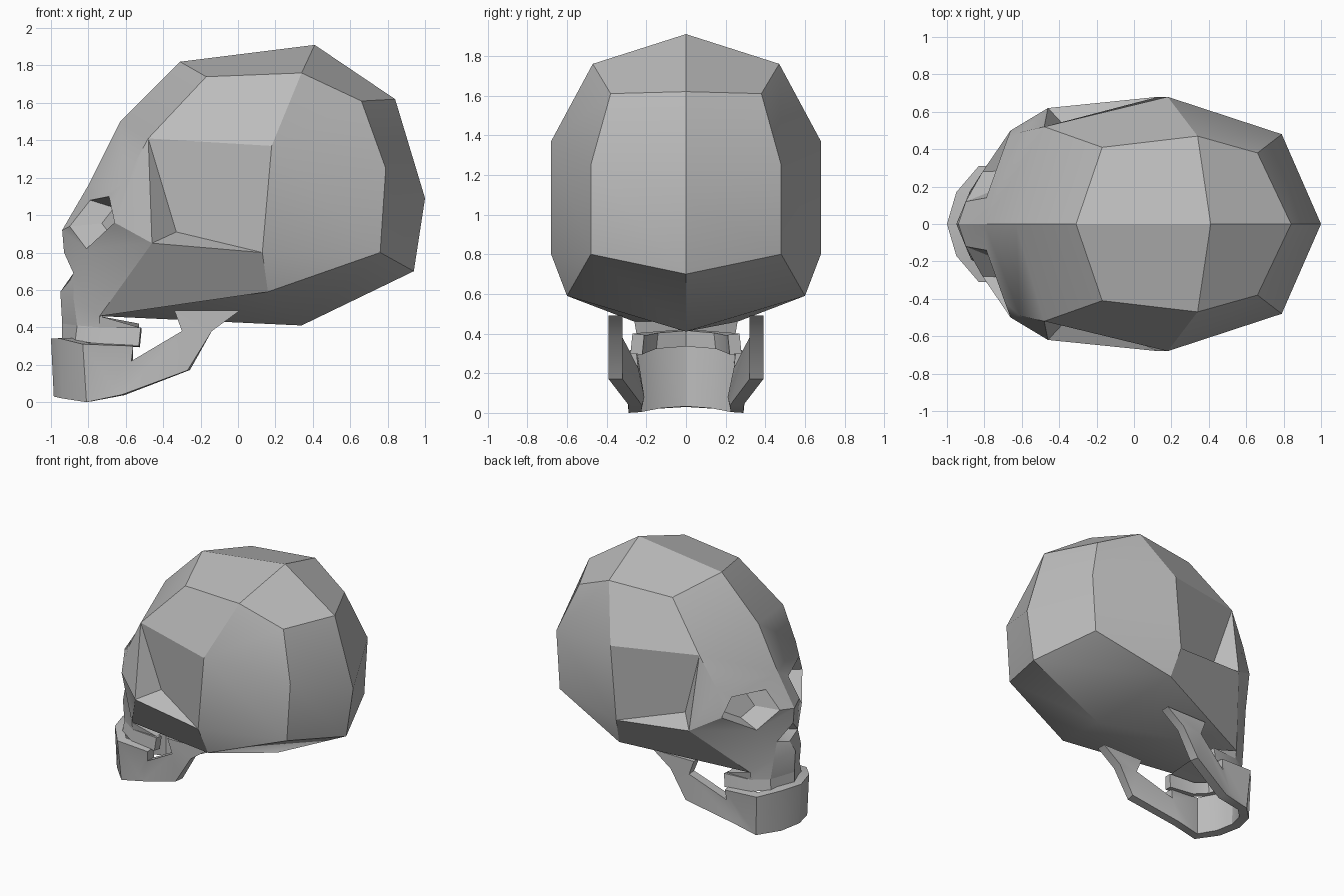
import bpy
import bmesh
from math import radians
from mathutils import Vector

old = bpy.data.objects.get("Cube")
if old:
    bpy.data.objects.remove(old, do_unlink=True)

bone = bpy.data.materials.new("bone grey")
bone.use_nodes = True
bone.diffuse_color = (0.5, 0.5, 0.5, 1)
bone.node_tree.nodes["Principled BSDF"].inputs["Base Color"].default_value = (0.5, 0.5, 0.5, 1)


def strip(row_a, row_b):
    """Quads joining two matching rows of points."""
    return [[row_a[i], row_a[i + 1], row_b[i + 1], row_b[i]] for i in range(len(row_a) - 1)]


def build(name, faces, thickness=0):
    """Make a symmetric object from the faces of its +y half."""
    bm = bmesh.new()
    verts = {}

    def vert(point, side):
        key = (round(point[0], 4), round(point[1] * side, 4) + 0.0, round(point[2], 4))
        if key not in verts:
            verts[key] = bm.verts.new(key)
        return verts[key]

    for side in (1, -1):
        for face in faces:
            bm.faces.new([vert(p, side) for p in face][::side])
    bmesh.ops.recalc_face_normals(bm, faces=bm.faces[:])
    foremost = min(bm.faces, key=lambda f: f.calc_center_median().x)
    if foremost.normal.x > 0:
        bmesh.ops.reverse_faces(bm, faces=bm.faces[:])
    mesh = bpy.data.meshes.new(name)
    bm.to_mesh(mesh)
    bm.free()
    mesh.materials.append(bone)
    obj = bpy.data.objects.new(name, mesh)
    bpy.context.collection.objects.link(obj)
    bpy.ops.object.select_all(action="DESELECT")
    obj.select_set(True)
    bpy.context.view_layer.objects.active = obj
    if thickness:
        mod = obj.modifiers.new("thickness", "SOLIDIFY")
        mod.thickness = thickness
        mod.offset = -1
        bpy.ops.object.modifier_apply(modifier=mod.name)
    bpy.ops.object.shade_smooth_by_angle(angle=radians(30))
    return obj


# Cranium: centre line and shoulder line, from the forehead over to the base
forehead, base_front = (-.63, 0, 1.5), (-.74, 0, .46)
temple, cheek_low = (-.48, .52, 1.41), (-.74, .26, .46)
front_top, back_top = (-.17, .41, 1.74), (.34, .47, 1.76)
back_high, back_mid, back_low = (.66, .38, 1.61), (.79, .48, 1.25), (.76, .48, .8)
base_side = (.16, .6, .59)
centre_line = [forehead, (-.31, 0, 1.82), (.41, 0, 1.91), (.84, 0, 1.62),
               (1, 0, 1.09), (.94, 0, .7), (.34, 0, .41), base_front]
shoulder_line = [temple, front_top, back_top, back_high, back_mid, back_low, base_side, cheek_low]
skull = strip(centre_line, shoulder_line)

# Side wall, temple hollow and cheekbone arch
side_wide, arch_end = (.18, .68, 1.37), (.13, .68, .8)
cheekbone, hollow = (-.46, .62, .85), (-.33, .48, .91)
skull += [
    [front_top, back_top, side_wide, temple],
    [back_top, back_high, back_mid, side_wide],
    [back_mid, back_low, arch_end, side_wide],
    [back_low, base_side, arch_end],
    [temple, side_wide, arch_end, hollow],
    [temple, hollow, cheekbone],
    [cheekbone, hollow, arch_end],
    [cheekbone, arch_end, base_side, cheek_low],
]

# Brow and eye socket rim
brow, nose_bridge = (-.8, 0, 1.16), (-.94, 0, .92)
brow_side, rim_outer = (-.61, .49, 1.17), (-.66, .5, .96)
rim_top, rim_inner = (-.69, .42, 1.1), (-.79, .14, 1.08)
rim_nose, rim_low = (-.9, .12, .94), (-.81, .28, .82)
skull += [
    [brow, forehead, temple, brow_side],
    [brow_side, temple, cheekbone, rim_outer],
    [brow, brow_side, rim_top, rim_inner],
    [brow_side, rim_outer, rim_top],
    [nose_bridge, brow, rim_inner, rim_nose],
    [nose_bridge, rim_nose, rim_low],
    [cheekbone, rim_outer, rim_low],
    [cheekbone, rim_low, cheek_low],
]

# Eye socket sunk behind its rim
rim = [rim_outer, rim_top, rim_inner, rim_nose, rim_low]
middle = sum((Vector(p) for p in rim), Vector()) / len(rim)
socket = [tuple(Vector(p).lerp(middle, .4) + Vector((.12, 0, 0))) for p in rim]
skull += strip(rim + rim[:1], socket + socket[:1]) + [socket]

# Nose opening and upper jaw with the palate
nose_top, nose_side, nose_low = (-.93, 0, .8), (-.88, .13, .69), (-.9, 0, .65)
nose_deep = (-.78, 0, .72)
gum_mid, gum_side = (-.95, 0, .59), (-.88, .17, .56)
lip_mid, lip_side, lip_back = (-.94, 0, .42), (-.86, .18, .41), (-.74, .25, .4)
palate_side, palate_mid = (-.53, .25, .4), (-.53, 0, .42)
skull += [
    [nose_bridge, rim_low, nose_side, nose_top],
    [rim_low, cheek_low, gum_side, nose_side],
    [nose_top, nose_side, nose_deep],
    [nose_side, nose_low, nose_deep],
    [nose_side, gum_side, gum_mid, nose_low],
    [gum_mid, gum_side, lip_side, lip_mid],
    [gum_side, cheek_low, lip_back, lip_side],
    [cheek_low, palate_side, lip_back],
    [cheek_low, base_front, palate_mid, palate_side],
    [lip_mid, lip_side, lip_back, palate_side, palate_mid],
]
build("skull", skull)

# Upper tooth row
tooth_top = [lip_mid, lip_side, lip_back, (-.52, .27, .4)]
tooth_edge = [(-.94, 0, .34), (-.87, .19, .33), (-.74, .26, .31), (-.53, .28, .3)]
build("upper_teeth", strip(tooth_top, tooth_edge), .06)

# Lower jaw: chin band, body and the rising branch
jaw_top = [(-1, 0, .34), (-.95, .17, .34), (-.83, .31, .31)]
jaw_bottom = [(-.985, 0, .03), (-.94, .16, .02), (-.81, .29, 0)]
body_top, body_mid, body_low = (-.56, .32, .3), (-.57, .31, .22), (-.67, .28, .08)
heel, angle_low = (-.62, .29, .04), (-.27, .39, .17)
branch_front, branch_back = (-.3, .39, .38), (-.14, .39, .38)
jaw = strip(jaw_top, jaw_bottom) + [
    [jaw_top[-1], body_top, body_mid, body_low, jaw_bottom[-1]],
    [jaw_bottom[-1], body_low, heel],
    [body_low, body_mid, branch_front, heel],
    [heel, branch_front, angle_low],
    [branch_front, (-.34, .39, .49), (.01, .39, .49), branch_back, angle_low],
]
build("lower_jaw", jaw, .07)
